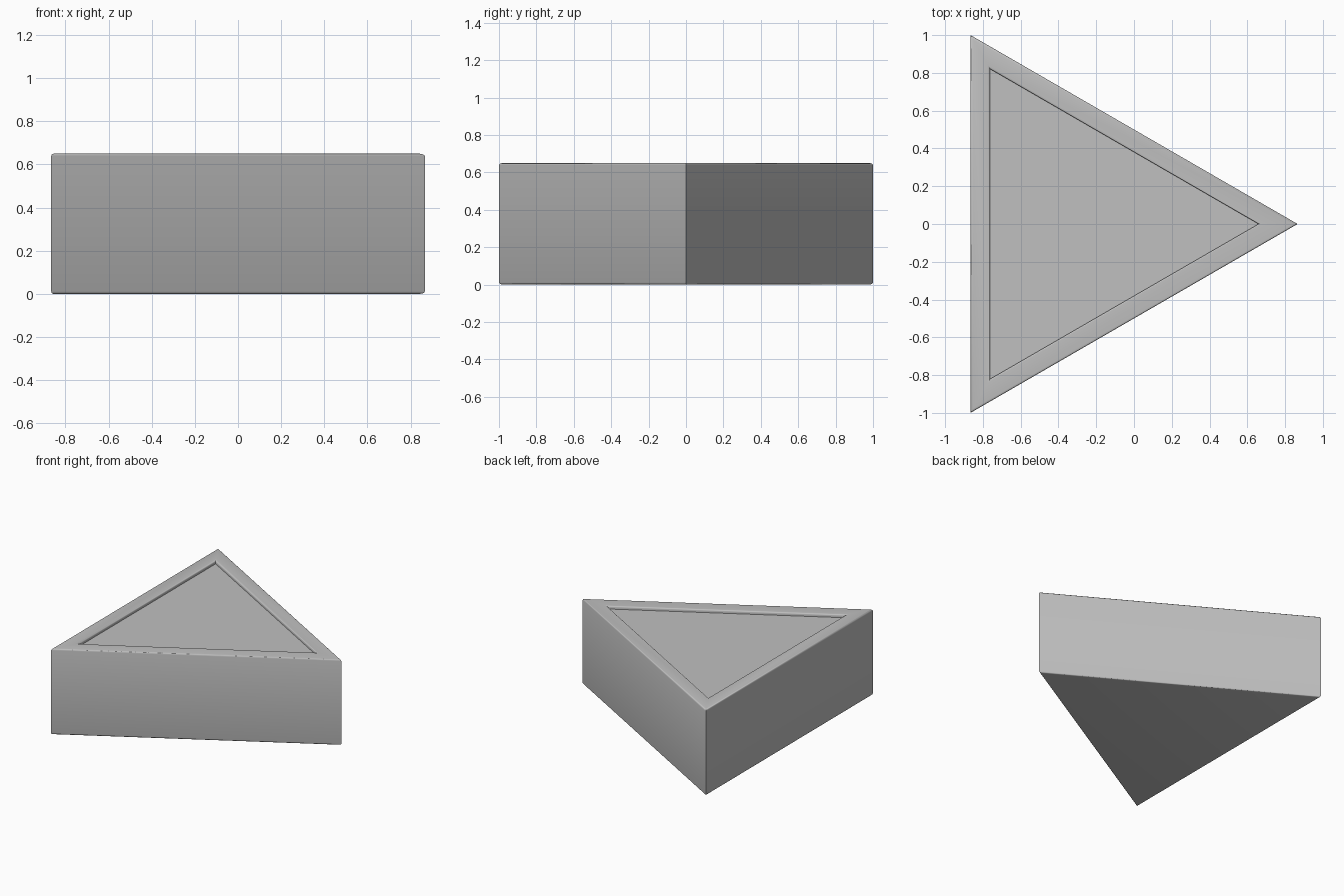
import bpy, bmesh, math

cube = bpy.data.objects.get("Cube")
if cube:
    bpy.data.objects.remove(cube, do_unlink=True)

HEIGHT = 0.65
INRADIUS = 1 / math.sqrt(3)      # equilateral triangle with sides of 2
CENTROID_X = INRADIUS - math.sqrt(3) / 2
EDGE = 0.012                     # rounding of the rims
RECESS = 0.486                   # inradius of the sunken panel
DEPTH = 0.025
STEPS = 3

grey = bpy.data.materials.new("plain grey")
grey.use_nodes = True
grey.diffuse_color = (0.53, 0.53, 0.53, 1)
grey.node_tree.nodes["Principled BSDF"].inputs["Base Color"].default_value = grey.diffuse_color


def quarter(r, z, start):
    """Quarter round in (inradius, height), turning left from the start angle."""
    angles = [math.radians(start + 90 * i / STEPS) for i in range(STEPS + 1)]
    return [(r + EDGE * math.cos(a), z + EDGE * math.sin(a)) for a in angles]


# Profile from the underside, up the wall, over the rim and into the recess
profile = quarter(INRADIUS - EDGE, EDGE, -90)
profile += quarter(INRADIUS - EDGE, HEIGHT - EDGE, 0)
profile += quarter(RECESS, HEIGHT - EDGE, 90)
profile.append((RECESS - EDGE, HEIGHT - DEPTH))

# Loft the profile around the three sides
bm = bmesh.new()
rings = []
for r, z in profile:
    rings.append([bm.verts.new((CENTROID_X + 2 * r * math.cos(k * math.tau / 3),
                                2 * r * math.sin(k * math.tau / 3), z)) for k in range(3)])
for low, high in zip(rings, rings[1:]):
    for k in range(3):
        n = (k + 1) % 3
        bm.faces.new((low[k], low[n], high[n], high[k]))
bm.faces.new(rings[0][::-1])     # underside
bm.faces.new(rings[-1])          # recess floor
bmesh.ops.recalc_face_normals(bm, faces=bm.faces)

mesh = bpy.data.meshes.new("triangular_block")
bm.to_mesh(mesh)
bm.free()
mesh.materials.append(grey)
block = bpy.data.objects.new("triangular_block", mesh)
bpy.context.collection.objects.link(block)

# Smooth the small roundings, keep the corners sharp
bpy.ops.object.select_all(action='DESELECT')
block.select_set(True)
bpy.context.view_layer.objects.active = block
bpy.ops.object.shade_smooth_by_angle(angle=math.radians(40))
